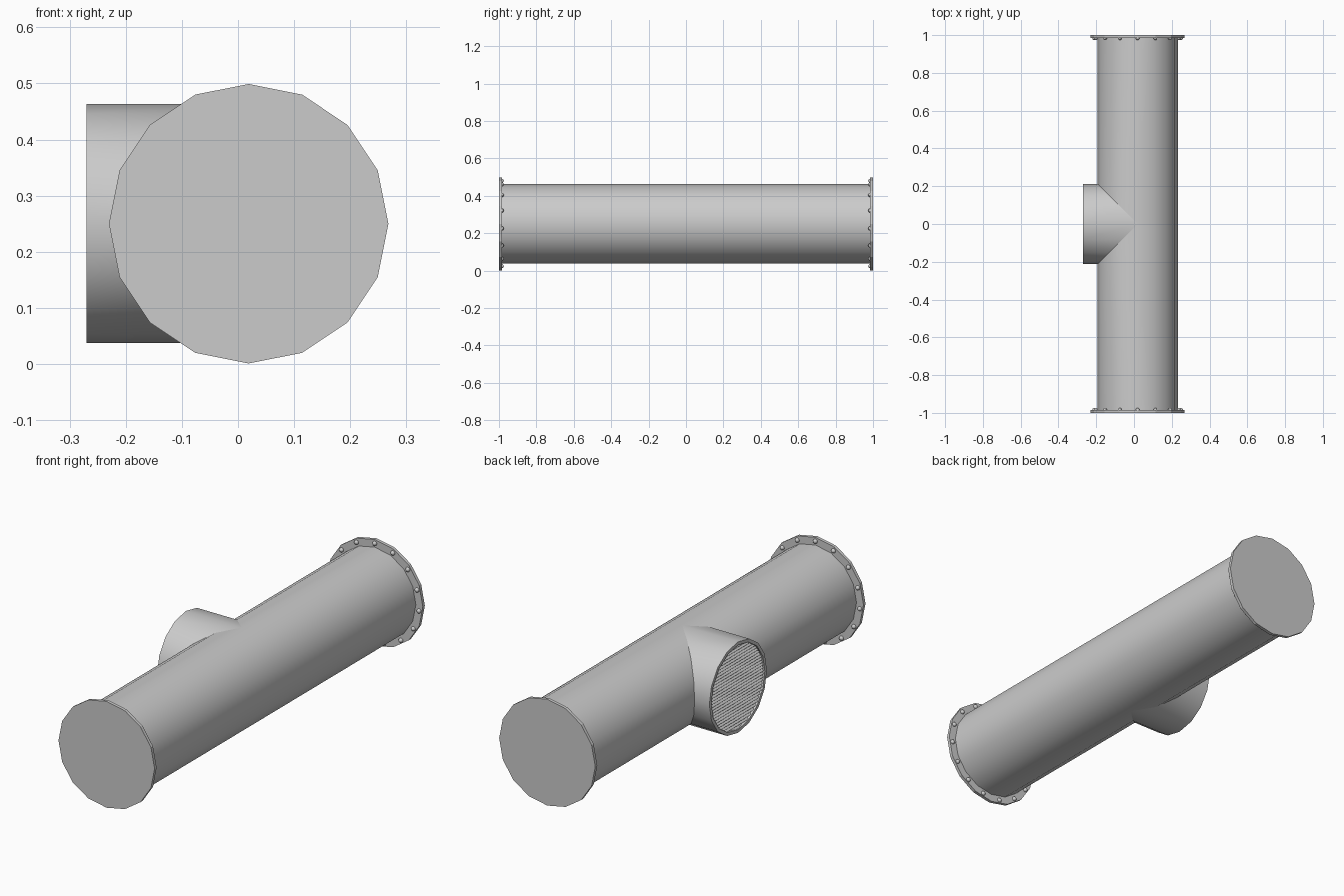
import bpy, bmesh
from math import sin, cos, tau, pi, sqrt, radians
from mathutils import Matrix, Vector

if "Cube" in bpy.data.objects:
    bpy.data.objects.remove(bpy.data.objects["Cube"])

CX, CZ = 0.019, 0.25          # pipe axis
R, RI, RF = 0.213, 0.198, 0.249
N = 16
END, FT = 1.0, 0.015          # pipe end, flange thickness
MOUTH = -0.27


def finish(name, bm, smooth=False):
    bmesh.ops.recalc_face_normals(bm, faces=bm.faces[:])
    me = bpy.data.meshes.new(name)
    bm.to_mesh(me)
    bm.free()
    ob = bpy.data.objects.new(name, me)
    bpy.context.collection.objects.link(ob)
    if smooth:
        bpy.ops.object.select_all(action='DESELECT')
        ob.select_set(True)
        bpy.context.view_layer.objects.active = ob
        bpy.ops.object.shade_smooth_by_angle(angle=radians(35))
    return ob


def loft(bm, rings):
    loops = [[bm.verts.new(p) for p in ring] for ring in rings]
    for a, b in zip(loops, loops[1:]):
        for i in range(N):
            j = (i + 1) % N
            bm.faces.new((a[i], a[j], b[j], b[i]))


def circle(r):
    return [(r * cos(tau * i / N), r * sin(tau * i / N)) for i in range(N)]


# main pipe: two halves mitred around the branch opening
bm = bmesh.new()
for s in (-1, 1):
    loft(bm, [[(CX + u, s * (END - FT), CZ + v) for u, v in circle(R)],
              [(CX + u, s * max(0, -u), CZ + v) for u, v in circle(R)]])
bmesh.ops.remove_doubles(bm, verts=bm.verts[:], dist=1e-5)
finish("main_pipe", bm, True)

# side branch with a thick open mouth
bm = bmesh.new()
loft(bm, [[(CX - abs(u), u, CZ + v) for u, v in circle(R)],
          [(MOUTH, u, CZ + v) for u, v in circle(R)],
          [(MOUTH, u, CZ + v) for u, v in circle(RI)],
          [(CX - abs(u), u, CZ + v) for u, v in circle(RI)]])
finish("side_branch", bm, True)

# louvre slats across the mouth
bm = bmesh.new()
COUNT = 28
pitch = 2 * RI / COUNT
for i in range(COUNT):
    z = -RI + pitch * (i + 0.5)
    half = sqrt(RI ** 2 - z ** 2) * 0.99
    m = (Matrix.Translation((MOUTH + 0.012, 0, CZ + z))
         @ Matrix.Rotation(radians(-40), 4, 'Y')
         @ Matrix.Diagonal((0.018, 2 * half, 0.003, 1)))
    bmesh.ops.create_cube(bm, size=1, matrix=m)
finish("louvre_slats", bm)

for s, side in ((-1, "front"), (1, "back")):
    # blind end flange
    bm = bmesh.new()
    bmesh.ops.create_cone(bm, cap_ends=True, segments=N, radius1=RF, radius2=RF, depth=FT,
                          matrix=Matrix.Translation((CX, s * (END - FT / 2), CZ))
                          @ Matrix.Rotation(pi / 2, 4, 'X'))
    finish(side + "_flange", bm)

    # domed bolt heads on the inner face
    bm = bmesh.new()
    for k in range(15):
        a = pi / 2 + tau * k / 15
        pos = Vector((CX + 0.231 * cos(a), s * (END - FT), CZ + 0.231 * sin(a)))
        bmesh.ops.create_uvsphere(bm, u_segments=10, v_segments=6, radius=0.011,
                                  matrix=Matrix.Translation(pos)
                                  @ Matrix.Rotation(pi / 2, 4, 'X'))
    finish(side + "_bolts", bm, True)
